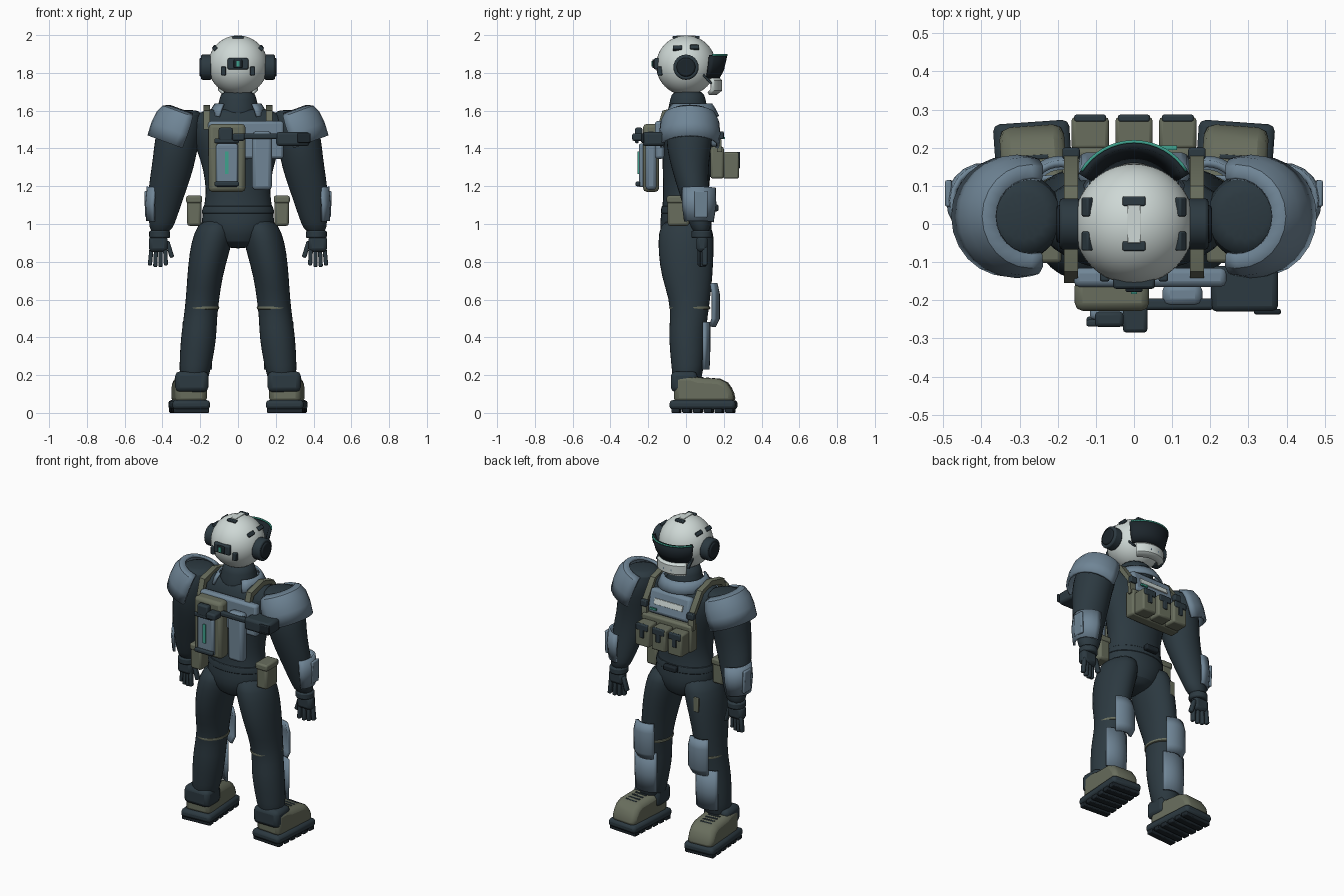
import bpy, bmesh
from math import sin, cos, pi, radians
from mathutils import Vector

if bpy.data.objects.get("Cube"):
    bpy.data.objects.remove(bpy.data.objects["Cube"], do_unlink=True)


def material(name, r, g, b):
    m = bpy.data.materials.new(name)
    m.use_nodes = True
    m.diffuse_color = (r, g, b, 1)
    m.node_tree.nodes["Principled BSDF"].inputs["Base Color"].default_value = (r, g, b, 1)
    return m


SUIT = material("dark_suit", .025, .041, .052)
BLACK = material("black_rubber", .012, .019, .025)
ARMOR = material("blue_grey_armor", .16, .235, .305)
OLIVE = material("olive_fabric", .14, .155, .11)
WHITE = material("white_shell", .62, .69, .67)
TEAL = material("teal_light", .05, .36, .27)
made = []


def finish(name, bm, mat, loc=(0, 0, 0), rot=(0, 0, 0)):
    bmesh.ops.recalc_face_normals(bm, faces=bm.faces)
    mesh = bpy.data.meshes.new(name)
    bm.to_mesh(mesh)
    bm.free()
    mesh.materials.append(mat)
    ob = bpy.data.objects.new(name, mesh)
    ob.location, ob.rotation_euler = loc, rot
    bpy.context.collection.objects.link(ob)
    made.append(ob)
    return ob


def bevel(ob, width):
    if width:
        mod = ob.modifiers.new("bevel", "BEVEL")
        mod.width, mod.segments = width, 2
    return ob


def box(name, loc, size, mat, edge=.008, rot=(0, 0, 0)):
    bm = bmesh.new()
    bmesh.ops.create_cube(bm, size=1)
    bmesh.ops.scale(bm, vec=size, verts=bm.verts)
    return bevel(finish(name, bm, mat, loc, rot), edge)


def disc(name, loc, radius, depth, mat, rot=(0, pi / 2, 0), edge=.008):
    bm = bmesh.new()
    bmesh.ops.create_cone(bm, cap_ends=True, segments=24, radius1=radius, radius2=radius, depth=depth)
    return bevel(finish(name, bm, mat, loc, rot), edge)


def loft(name, rings, mat, sides=16):
    """Soft closed body through elliptical rings (x, y, z, rx, ry)."""
    bm = bmesh.new()
    loops = [[bm.verts.new((x + rx * cos(2 * pi * i / sides), y + ry * sin(2 * pi * i / sides), z))
              for i in range(sides)] for x, y, z, rx, ry in rings]
    for a, b in zip(loops, loops[1:]):
        for i in range(sides):
            j = (i + 1) % sides
            bm.faces.new((a[i], a[j], b[j], b[i]))
    bm.faces.new(loops[0])
    bm.faces.new(loops[-1])
    ob = finish(name, bm, mat)
    ob.modifiers.new("smooth", "SUBSURF").levels = 1
    return ob


def shell(name, loc, profile, start, end, mat, thick=.012, rot=(0, 0, 0), steps=16):
    """Curved plate: a (radius, z) profile swept over part of a turn."""
    bm = bmesh.new()
    rows = []
    for i in range(steps + 1):
        a = radians(start + (end - start) * i / steps)
        rows.append([bm.verts.new((r * cos(a), r * sin(a), z)) for r, z in profile])
    for a, b in zip(rows, rows[1:]):
        for k in range(len(profile) - 1):
            bm.faces.new((a[k], b[k], b[k + 1], a[k + 1]))
    ob = finish(name, bm, mat, loc, rot)
    mod = ob.modifiers.new("thickness", "SOLIDIFY")
    mod.thickness, mod.offset = thick, 0
    return ob


def extrude(name, outline, width, mat, loc=(0, 0, 0), rot=(0, 0, 0), edge=.0):
    """Side outline of (y, z) points given a width along x."""
    bm = bmesh.new()
    face = bm.faces.new([bm.verts.new((-width / 2, y, z)) for y, z in outline])
    out = bmesh.ops.extrude_face_region(bm, geom=[face])
    verts = [v for v in out["geom"] if isinstance(v, bmesh.types.BMVert)]
    bmesh.ops.translate(bm, vec=(width, 0, 0), verts=verts)
    return bevel(finish(name, bm, mat, loc, rot), edge)


# Helmet, visor and chin guard
bm = bmesh.new()
bmesh.ops.create_uvsphere(bm, u_segments=40, v_segments=24, radius=.158)
finish("helmet", bm, WHITE, (0, 0, 1.84))
F = (0, .054, 0)
shell("visor", F, [(.115, 1.775), (.138, 1.82), (.155, 1.893)], 28, 152, BLACK, .02)
shell("visor_light", F, [(.162, 1.89), (.162, 1.899)], 32, 148, TEAL, .008)
shell("chin_guard", F, [(.1, 1.69), (.128, 1.71), (.128, 1.755), (.115, 1.77)], 40, 140, WHITE, .02)
box("chin_vent", (0, .185, 1.728), (.06, .008, .012), ARMOR, 0)
box("crown_strip", (0, 0, 1.996), (.035, .1, .006), WHITE, .002)
for y in (-.058, .06):
    box("crown_mount", (0, y, 1.988), (.06, .025, .014), SUIT, .004)

# Rear helmet module
box("rear_module", (0, -.155, 1.848), (.11, .03, .06), SUIT)
box("rear_lens", (0, -.172, 1.848), (.045, .012, .045), BLACK, .004)
box("rear_light", (0, -.18, 1.848), (.016, .006, .03), TEAL, 0)

# Neck, collar and torso
loft("neck", [(0, .01, 1.54, .12, .12), (0, .01, 1.6, .115, .11), (0, .01, 1.66, .1, .095),
              (0, .01, 1.71, .09, .085)], SUIT)
shell("collar", (0, .015, 0), [(.155, 1.57), (.135, 1.61), (.118, 1.635)], -50, 230, ARMOR, .012)
loft("torso", [(0, 0, .87, .06, .06), (0, 0, .9, .13, .12), (0, 0, .98, .2, .145), (0, 0, 1.05, .195, .135),
               (0, 0, 1.13, .175, .122), (0, 0, 1.22, .175, .125), (0, .01, 1.34, .2, .137),
               (0, .01, 1.45, .25, .145), (0, .01, 1.54, .27, .135), (0, .01, 1.59, .22, .11),
               (0, .01, 1.62, .12, .09)], SUIT)
loft("belt", [(0, 0, z, r, r * .7) for z, r in ((1.045, .18), (1.05, .2), (1.1, .19), (1.105, .17))], SUIT)
box("belt_buckle", (0, .155, 1.085), (.09, .035, .035), BLACK)

# Chest plate and ammunition rig
box("chest_plate", (0, .145, 1.485), (.29, .06, .15), ARMOR, .02, (.25, 0, 0))
box("chest_strip", (0, .176, 1.495), (.2, .008, .035), WHITE, .002, (.25, 0, 0))
box("chest_light", (.09, .2, 1.455), (.045, .012, .012), TEAL, 0)
box("rig_panel", (0, .165, 1.325), (.35, .07, .17), OLIVE, .012)
for x in (-.115, 0, .115):
    box("rig_pouch", (x, .238, 1.31), (.098, .085, .14), OLIVE, .01)
    box("pouch_flap", (x, .277, 1.362), (.084, .02, .04), SUIT, .006)
    box("pouch_tab", (x, .28, 1.33), (.03, .014, .07), SUIT, .004)

# Back plate, pack and canister
box("back_plate", (.042, -.14, 1.445), (.4, .05, .2), ARMOR, .015)
box("pack_body", (-.058, -.185, 1.35), (.195, .085, .36), OLIVE, .02)
box("pack_panel", (-.058, -.235, 1.31), (.115, .03, .23), ARMOR, .01)
box("pack_light", (-.06, -.253, 1.325), (.018, .008, .12), TEAL, 0)
box("pack_handle", (-.06, -.255, 1.212), (.13, .025, .025), SUIT)
box("pack_latch", (-.065, -.25, 1.475), (.075, .04, .07), SUIT, .01)
box("pack_latch_wide", (-.06, -.26, 1.44), (.13, .018, .025), SUIT, .006)
box("pack_coupler", (.003, -.25, 1.46), (.065, .07, .04), SUIT, .01)
box("coupler_bar", (.11, -.21, 1.465), (.2, .03, .03), SUIT)
box("canister", (.127, -.185, 1.335), (.105, .06, .31), ARMOR, .02)
box("side_unit", (.29, -.17, 1.45), (.175, .12, .075), SUIT, .015)
box("side_unit_port", (.35, -.23, 1.455), (.07, .015, .05), BLACK, .005)

# Thigh tab
box("thigh_tab", (-.17, .138, .89), (.035, .014, .09), OLIVE, .004)

STRAP = [(-.155, 1.5), (-.125, 1.6), (0, 1.63), (.1, 1.6), (.185, 1.48), (.19, 1.38),
         (.165, 1.38), (.16, 1.47), (.08, 1.58), (0, 1.6), (-.1, 1.57), (-.13, 1.5)]
BOOT = [(-.06, .05), (.26, .05), (.255, .11), (.22, .16), (.18, .18), (.07, .187), (.03, .2), (-.06, .2)]

for s, side in ((-1, "right"), (1, "left")):
    def arc(a, b):
        """Angles measured from the outer side."""
        return (a, b) if s > 0 else (180 - a, 180 - b)

    # Helmet fittings
    disc(side + "_ear_ring", (s * .168, 0, 1.83), .067, .055, SUIT)
    disc(side + "_ear_cap", (s * .192, 0, 1.83), .05, .024, BLACK)
    for y, z in ((.045, 1.935), (-.045, 1.93)):
        box(side + "_helmet_tab", (s * .123, y, z), (.025, .05, .02), SUIT, .004, (0, s * .8, 0))
    box(side + "_rear_clip", (s * .077, -.138, 1.81), (.025, .025, .05), SUIT, .005)
    box(side + "_jaw_seam", (s * .108, .105, 1.775), (.02, .012, .09), SUIT, .003, (.75, 0, 0))

    # Shoulder strap and buckle
    extrude(side + "_strap", STRAP, .036, OLIVE, (s * .165, 0, 0))
    box(side + "_strap_buckle", (s * .165, .185, 1.47), (.046, .03, .04), SUIT, .006)

    # Arm and curved armour
    loft(side + "_arm", [(s * x, y, z, rx, ry) for x, y, z, rx, ry in (
        (.29, .02, 1.605, .07, .07), (.29, .02, 1.59, .105, .105), (.31, .02, 1.5, .125, .128),
        (.33, .015, 1.4, .118, .12), (.345, .02, 1.3, .114, .1), (.37, .035, 1.2, .106, .085),
        (.388, .055, 1.1, .088, .072), (.403, .075, 1.0, .07, .058), (.413, .083, .95, .052, .045))], SUIT)
    shell(side + "_shoulder_pad", (s * .3, .02, 1.5),
          [(.1, .095), (.13, .08), (.148, .04), (.154, -.02), (.15, -.09)],
          *arc(-105, 105), ARMOR, .016, (0, -s * .35, 0), 14)
    shell(side + "_forearm_guard", (s * .392, .06, 1.1), [(.092, .09), (.094, 0), (.08, -.09)],
          *arc(-55, 95), ARMOR, .014, (0, -s * .08, 0), 8)
    box(side + "_guard_plate", (s * .485, .08, 1.105), (.018, .07, .14), ARMOR, .006, (0, s * .03, 0))

    # Glove
    disc(side + "_glove_cuff", (s * .415, .083, .945), .055, .04, SUIT, (0, 0, 0))
    box(side + "_palm", (s * .422, .085, .895), (.1, .06, .085), SUIT, .02)
    for i in range(4):
        box(side + "_finger", (s * (.384 + .026 * i), .075 + .008 * i, .83 - .008 * (i in (1, 2))),
            (.022, .028, .1), SUIT, .007, (0, -s * .05 * (i - 1), 0))
    box(side + "_thumb", (s * .362, .095, .865), (.024, .03, .09), SUIT, .008, (0, s * .3, 0))

    # Hip pouch
    box(side + "_hip_pouch", (s * .232, -.04, 1.065), (.075, .115, .15), OLIVE, .014)
    box(side + "_hip_pouch_lid", (s * .232, -.04, 1.13), (.084, .124, .04), OLIVE, .01)

    # Leg with knee and shin armour
    loft(side + "_leg", [(s * x, y, z, rx, ry) for x, y, z, rx, ry in (
        (.11, 0, 1.03, .08, .12), (.125, 0, .96, .11, .15), (.152, 0, .85, .108, .15),
        (.176, .005, .72, .095, .138), (.188, .02, .6, .09, .11), (.2, .015, .5, .09, .1),
        (.208, .005, .4, .097, .1), (.225, .012, .25, .088, .09), (.24, 0, .12, .07, .07))], SUIT)
    loft(side + "_knee_strap", [(s * .19, .02, z, r, r * 1.2) for z, r in (
        (.545, .08), (.547, .094), (.565, .094), (.567, .08))], OLIVE)
    shell(side + "_knee_pad", (s * .192, .075, 0), [(.075, .46), (.095, .5), (.095, .63), (.083, .685)],
          45, 135, ARMOR, .018, steps=8)
    shell(side + "_shin_plate", (s * .215, .01, 0), [(.108, .23), (.112, .34), (.112, .48)],
          48, 132, ARMOR, .014, steps=8)

    # Boot with gaiter, laces and treads, toes turned out
    turn, foot = -s * .07, Vector((s * .252, 0, 0))

    def place(x, y, z):
        return foot + Vector((x * cos(turn) - y * sin(turn), x * sin(turn) + y * cos(turn), z))

    box(side + "_gaiter", (s * .245, -.01, .165), (.175, .14, .11), SUIT, .025)
    extrude(side + "_boot", BOOT, .17, OLIVE, foot, (0, 0, turn), .028)
    box(side + "_sole", place(0, .093, .043), (.2, .35, .05), SUIT, .018, (0, 0, turn))
    for i in range(6):
        box(side + "_tread", place(0, -.05 + .057 * i, .014), (.19, .042, .028), BLACK, .005, (0, 0, turn))
    for i in range(4):
        box(side + "_lace", place(0, .085 + .03 * i, .185 - .003 * i), (.08, .012, .012), SUIT, .003, (0, 0, turn))

# Smooth shading with crisp edges
bpy.ops.object.select_all(action="DESELECT")
for ob in made:
    ob.select_set(True)
bpy.context.view_layer.objects.active = made[0]
bpy.ops.object.shade_smooth_by_angle(angle=radians(35))
